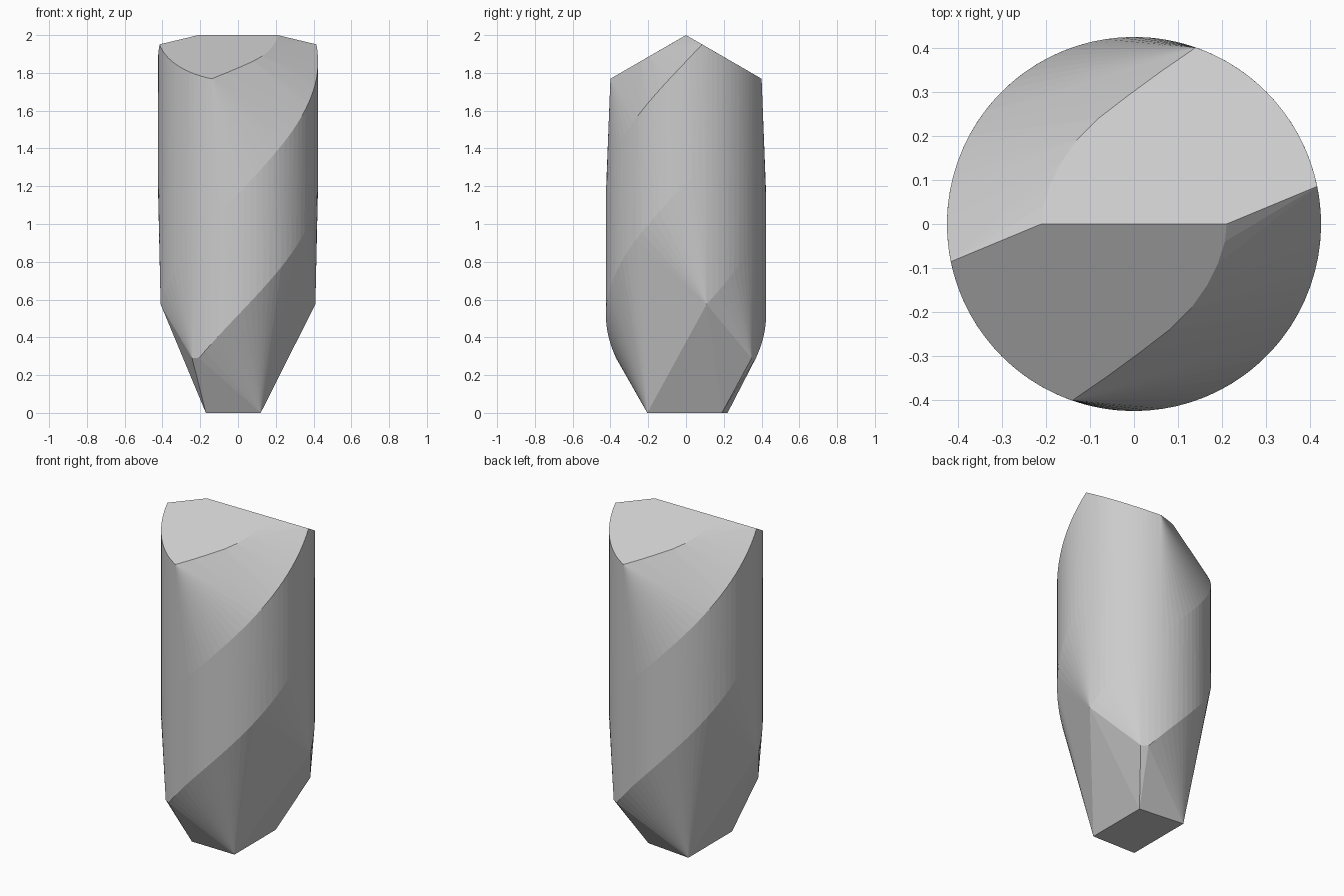
import bpy, bmesh
from math import radians, cos, sin

if "Cube" in bpy.data.objects:
    bpy.data.objects.remove(bpy.data.objects["Cube"])

R = 0.424          # body radius
TWIST = 128.4      # degrees of twist per unit of height
ROOF = 0.577       # slope of the two tip faces


def rim(angle, z):
    a = radians(angle)
    return (R * cos(a), R * sin(a), z)


def roof(x, y):
    return (x, y, 2.0 - ROOF * abs(y))


def helix(top_angle, z_top, z_bottom, steps=40):
    pts = []
    for i in range(steps + 1):
        z = z_top + (z_bottom - z_top) * i / steps
        pts.append(rim(top_angle - TWIST * (z_top - z), z))
    return pts


# Half of the body; the other half is the same turned by 180 degrees
half = []

# Tip: chisel ridge end, curved cutting lip and outer arc of one land
lip = [(0.21, 0), (0.206, -0.04), (0.19, -0.09), (0.165, -0.14), (0.13, -0.19),
       (0.08, -0.24), (0.015, -0.29), (-0.06, -0.345)]
half += [roof(x, y) for x, y in lip]
for i in range(17):
    a = radians(11.6 + (70.7 - 11.6) * i / 16)
    half.append(roof(R * cos(a), R * sin(a)))

# Two spiral edges of the land
half += helix(11.6, 1.951, 0.575)
half += helix(70.7, 1.769, 0.29)
half.append(rim(55, 0.29))

points = half + [(-x, -y, z) for x, y, z in half]

# Narrow foot
points += [(-0.17, -0.20, 0), (0.12, -0.205, 0), (0.12, 0.19, 0), (-0.17, 0.22, 0)]

# Wrap everything in one closed convex skin
bm = bmesh.new()
for p in points:
    bm.verts.new(p)
bmesh.ops.remove_doubles(bm, verts=bm.verts[:], dist=0.001)
hull = bmesh.ops.convex_hull(bm, input=bm.verts[:])
loose = [v for v in bm.verts if not v.link_faces]
bmesh.ops.delete(bm, geom=loose, context='VERTS')
bmesh.ops.dissolve_limit(bm, angle_limit=radians(0.3), verts=bm.verts[:], edges=bm.edges[:])
bmesh.ops.recalc_face_normals(bm, faces=bm.faces[:])

mesh = bpy.data.meshes.new("twisted_body")
bm.to_mesh(mesh)
bm.free()
body = bpy.data.objects.new("twisted_body", mesh)
bpy.context.collection.objects.link(body)
